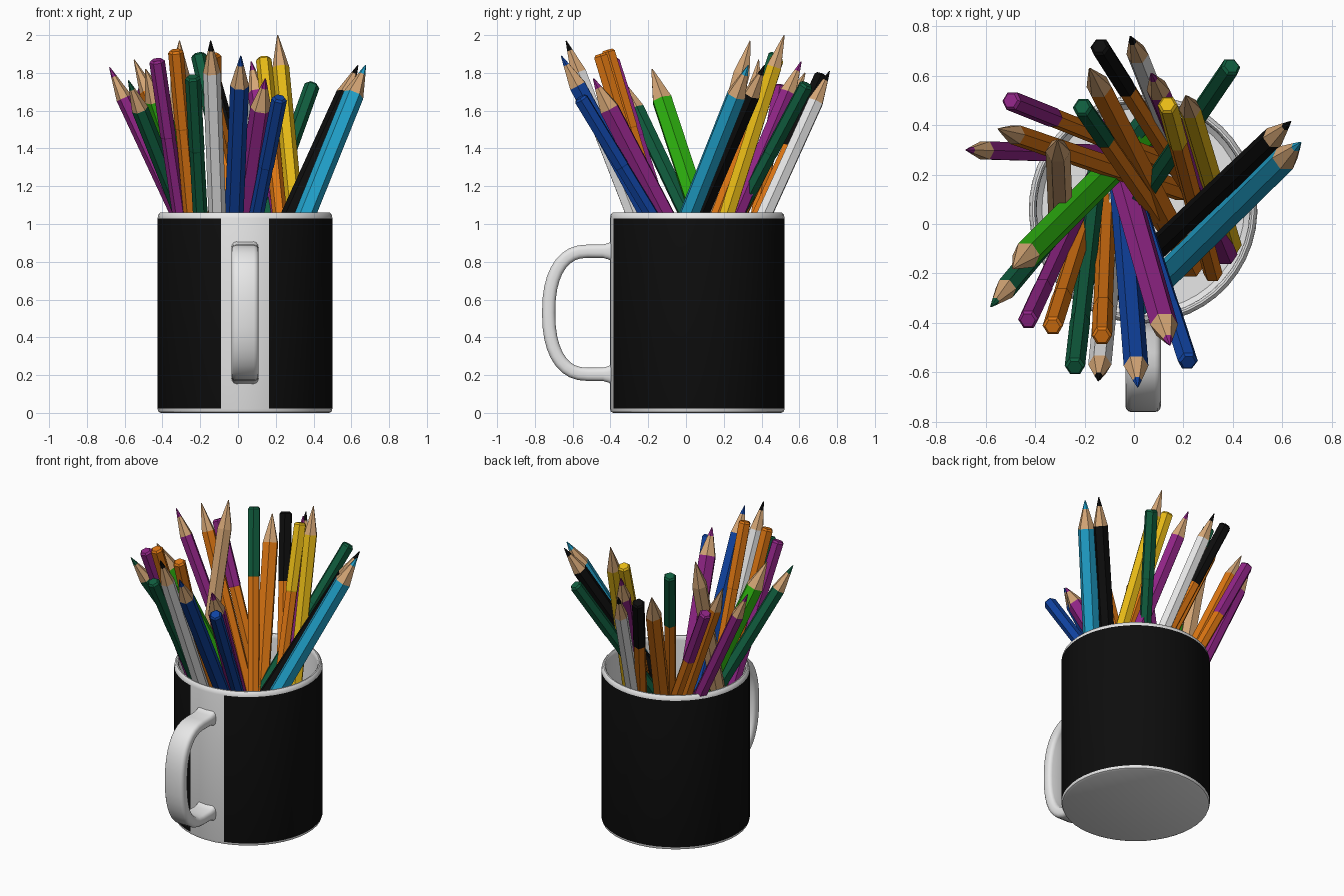
import bpy, bmesh, math
from mathutils import Vector

if "Cube" in bpy.data.objects:
    bpy.data.objects.remove(bpy.data.objects["Cube"])

COL = {
    "white": (0.8, 0.8, 0.8), "black": (0.004, 0.004, 0.004), "wood": (0.66, 0.38, 0.18),
    "purple": (0.28, 0.018, 0.24), "dark_green": (0.005, 0.11, 0.048),
    "bright_green": (0.028, 0.46, 0.005), "orange": (0.72, 0.18, 0.006),
    "yellow": (0.80, 0.49, 0.008), "blue": (0.005, 0.055, 0.35), "cyan": (0.015, 0.36, 0.60),
}
MAT = {}
for name, c in COL.items():
    MAT[name] = bpy.data.materials.new(name)
    MAT[name].diffuse_color = (*c, 1)


def finish(name, bm, mats, smooth=None):
    bmesh.ops.recalc_face_normals(bm, faces=bm.faces)
    me = bpy.data.meshes.new(name)
    bm.to_mesh(me)
    bm.free()
    for m in mats:
        me.materials.append(MAT[m])
    ob = bpy.data.objects.new(name, me)
    bpy.context.collection.objects.link(ob)
    if smooth:
        bpy.ops.object.select_all(action='DESELECT')
        ob.select_set(True)
        bpy.context.view_layer.objects.active = ob
        bpy.ops.object.shade_smooth_by_angle(angle=math.radians(smooth))
    return ob


def skin(bm, rings, mats=None):
    """Join rings of points into a closed tube; mats gives one index per band."""
    vs = [[bm.verts.new(p) for p in r] for r in rings]
    n = len(vs[0])
    for k in range(len(vs) - 1):
        for i in range(n):
            j = (i + 1) % n
            f = bm.faces.new((vs[k][i], vs[k][j], vs[k + 1][j], vs[k + 1][i]))
            f.material_index = mats[k] if mats else 0
    for k, r in ((0, vs[0]), (-1, vs[-1])):
        f = bm.faces.new(r)
        f.material_index = mats[k] if mats else 0


CX, CY, R, H = 0.037, 0.06, 0.463, 1.06
SEG = 45

# mug body: turned profile, with the dark wrap leaving a strip at the handle
profile = [(0.445, 0.0), (0.458, 0.006), (R, 0.022), (R, 1.03), (0.459, 1.05), (0.449, H),
           (0.441, H), (0.434, 1.05), (0.431, 1.03), (0.431, 0.08), (0.41, 0.06)]
bm = bmesh.new()
rings = []
for r, z in profile:
    rings.append([(CX + r * math.sin(a), CY - r * math.cos(a), z)
                  for a in (2 * math.pi * i / SEG for i in range(SEG))])
skin(bm, rings)
for f in bm.faces:
    c = f.calc_center_median()
    ang = abs(math.degrees(math.atan2(c.x - CX, CY - c.y)))
    rad = math.hypot(c.x - CX, c.y - CY)
    if 0.4 < c.z < 0.7 and rad > 0.45 and ang > 16:
        f.material_index = 1
finish("mug_body", bm, ["white", "black"], 40)

# handle: rounded bar swept round a half oval
path = [(-0.385, 0.856, 1.7), (-0.41, 0.856, 1.25), (-0.44, 0.856, 1.0)]
for i in range(19):
    a = math.pi / 2 + math.pi * i / 18
    ca, sa = math.cos(a), math.sin(a)
    path.append((-0.52 - 0.207 * abs(ca) ** 0.85,
                 0.53 + 0.326 * math.copysign(abs(sa) ** 0.85, sa), 1.0))
path += [(y, 1.06 - z, s) for y, z, s in reversed(path[:3])]
section = []
for sx, sn, a0 in ((1, 1, 0), (-1, 1, 90), (-1, -1, 180), (1, -1, 270)):
    for d in (0, 30, 60, 90):
        a = math.radians(a0 + d)
        section.append((sx * 0.047 + 0.025 * math.cos(a), sn * 0.010 + 0.025 * math.sin(a)))
rings = []
for i, (y, z, s) in enumerate(path):
    p, q = path[max(i - 1, 0)], path[min(i + 1, len(path) - 1)]
    t = Vector((q[0] - p[0], q[1] - p[1])).normalized()
    rings.append([(CX + u, y + t.y * v * s, z - t.x * v * s) for u, v in section])
bm = bmesh.new()
skin(bm, rings)
finish("mug_handle", bm, ["white"], 50)


def axis_of(top, rim):
    """Start, direction and length of a pencil that leans in the mug."""
    a = Vector(top)
    d = (Vector((rim[0], rim[1], H)) - a).normalized()
    n = 1.0
    while n < 2.2:
        p = a + d * n
        if p.z < 0.11 or (p.z < 0.9 and math.hypot(p.x - CX, p.y - CY) > 0.38):
            break
        n += 0.02
    return a, d, n


def pencil(name, top, rim, r, bands, mats):
    """bands: (distance from the top, radius factor) rings; mats: index per band."""
    a, d, n = axis_of(top, rim)
    u = d.cross(Vector((0, 1, 0))).normalized()
    v = d.cross(u)
    rings = []
    for s, k in bands + [(n, 1.0)]:
        rings.append([a + d * s + (u * math.cos(t) + v * math.sin(t)) * r * k
                      for t in (math.pi * i / 3 for i in range(6))])
    bm = bmesh.new()
    skin(bm, rings, [mats.index(m) for m in MATS_PER_BAND])
    finish(name, bm, mats)


# sharpened pencils: tip, point where it crosses the rim, radius, body, lead
sharp = [
    ((-0.68, 0.30, 1.83), (-0.32, 0.29), 0.042, "purple", "purple"),
    ((-0.55, 0.385, 1.87), (-0.21, 0.27), 0.043, "orange", "wood"),
    ((-0.015, 0.76, 1.81), (0.12, 0.42), 0.045, "white", "black"),
    ((-0.18, 0.63, 1.80), (0.00, 0.28), 0.052, "orange", "wood"),
    ((0.07, 0.61, 1.86), (0.21, 0.27), 0.048, "purple", "purple"),
    ((0.21, 0.52, 2.00), (0.30, 0.22), 0.045, "yellow", "wood"),
    ((0.635, 0.415, 1.84), (0.28, 0.08), 0.047, "black", "black"),
    ((0.675, 0.33, 1.84), (0.36, 0.02), 0.055, "cyan", "cyan"),
    ((-0.49, -0.18, 1.82), (-0.24, 0.07), 0.058, "bright_green", "wood"),
    ((-0.58, -0.335, 1.76), (-0.30, 0.00), 0.045, "dark_green", "dark_green"),
    ((-0.145, -0.635, 1.97), (-0.11, -0.28), 0.047, "white", "black"),
    ((0.015, -0.66, 1.89), (-0.02, -0.21), 0.050, "blue", "blue"),
    ((0.145, -0.49, 1.77), (0.04, -0.12), 0.057, "purple", "purple"),
    ((-0.31, 0.34, 1.97), (-0.30, 0.10), 0.050, "wood", "wood"),
]
for i, (top, rim, r, body, lead) in enumerate(sharp):
    MATS_PER_BAND = [lead, "wood", body]
    pencil(f"sharp_pencil_{i + 1}", top, rim, r,
           [(0.0, 0.06), (0.055, 0.36), (0.18, 1.0)], list(dict.fromkeys(MATS_PER_BAND)))

# upturned pencils: flat end with a dipped cap, then the body
blunt = [
    ((-0.50, 0.50, 1.73), (-0.20, 0.38), "purple", "orange"),
    ((-0.14, 0.72, 1.79), (0.07, 0.39), "black", "orange"),
    ((-0.21, 0.475, 1.90), (-0.02, 0.20), "dark_green", "orange"),
    ((0.135, 0.485, 1.88), (0.22, 0.17), "yellow", "orange"),
    ((0.395, 0.64, 1.74), (0.15, 0.28), "dark_green", "dark_green"),
    ((-0.43, -0.39, 1.87), (-0.31, -0.13), "purple", "purple"),
    ((-0.33, -0.415, 1.92), (-0.25, -0.16), "orange", "orange"),
    ((-0.24, -0.58, 1.78), (-0.20, -0.23), "dark_green", "dark_green"),
    ((-0.13, -0.455, 1.90), (-0.12, -0.20), "orange", "orange"),
    ((0.22, -0.56, 1.67), (0.10, -0.19), "blue", "blue"),
]
for i, (top, rim, cap, body) in enumerate(blunt):
    MATS_PER_BAND = [cap, cap, cap, body]
    pencil(f"upturned_pencil_{i + 1}", top, rim, 0.039,
           [(0.0, 0.78), (0.012, 1.06), (0.43, 1.06), (0.435, 1.0)],
           list(dict.fromkeys(MATS_PER_BAND)))

for m in bpy.data.materials:
    if m.users and not m.is_grease_pencil:
        m.use_nodes = True
        m.node_tree.nodes["Principled BSDF"].inputs["Base Color"].default_value = m.diffuse_color
